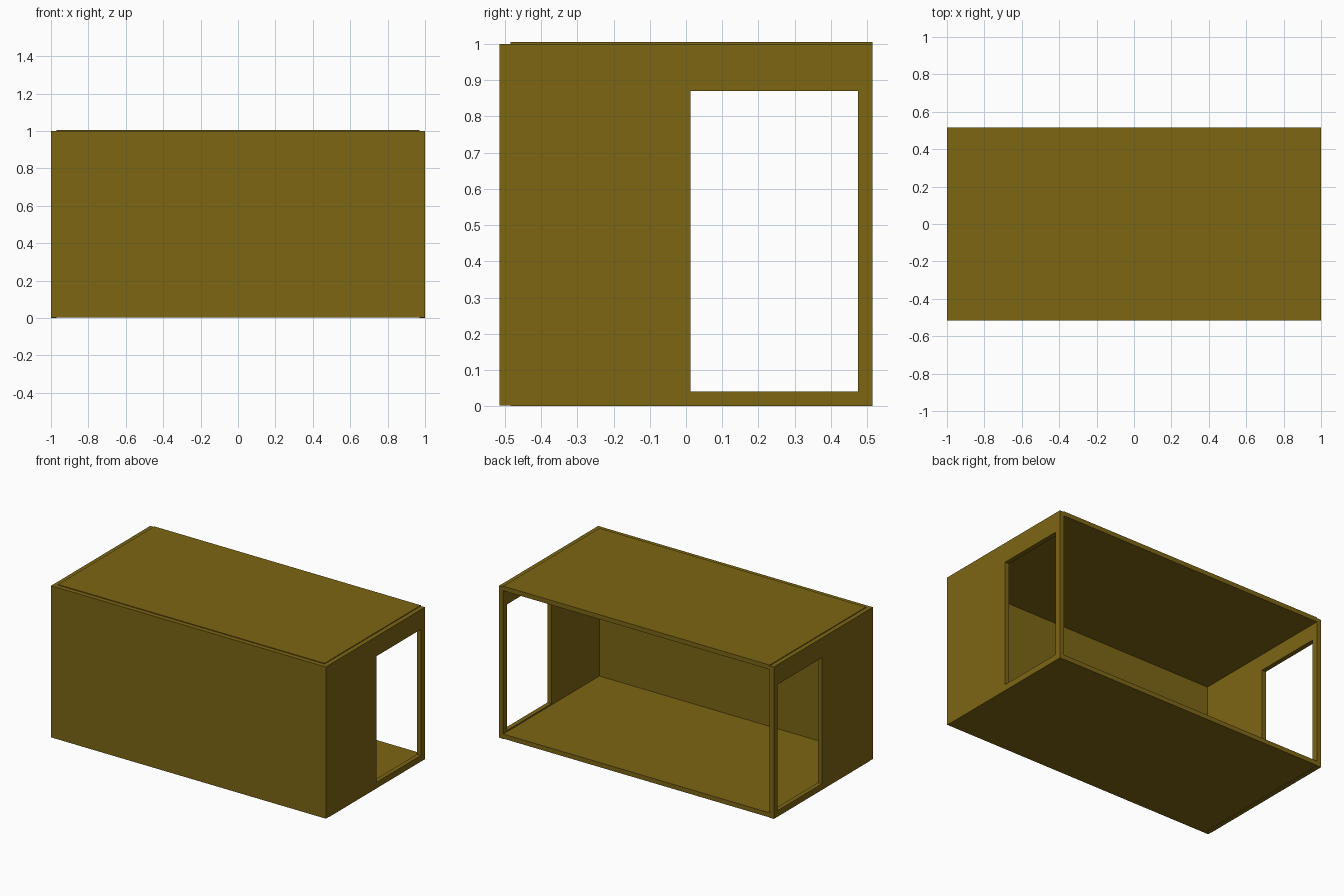
import bpy, bmesh

if "Cube" in bpy.data.objects:
    bpy.data.objects.remove(bpy.data.objects["Cube"])

mat = bpy.data.materials.new("olive_paint")
mat.diffuse_color = (0.205, 0.133, 0.007, 1)
mat.use_nodes = True
mat.node_tree.nodes["Principled BSDF"].inputs["Base Color"].default_value = mat.diffuse_color
T = 0.03  # panel thickness


def add_object(name, bm):
    bmesh.ops.recalc_face_normals(bm, faces=bm.faces[:])
    mesh = bpy.data.meshes.new(name)
    bm.to_mesh(mesh)
    bm.free()
    mesh.materials.append(mat)
    obj = bpy.data.objects.new(name, mesh)
    bpy.context.collection.objects.link(obj)
    return obj


def box(name, lo, hi):
    bm = bmesh.new()
    bmesh.ops.create_cube(bm, size=1)
    for v in bm.verts:
        v.co = [lo[i] if v.co[i] < 0 else hi[i] for i in range(3)]
    return add_object(name, bm)


def end_wall(name, x0, x1):
    # rectangular ring around the doorway, corner by corner
    outer = [(-0.485, 0), (0.515, 0), (0.515, 1.0), (-0.485, 1.0)]
    door = [(0.013, 0.04), (0.475, 0.04), (0.475, 0.87), (0.013, 0.87)]
    bm = bmesh.new()
    rings = [[bm.verts.new((x, y, z)) for y, z in loop]
             for x, loop in ((x0, outer), (x1, outer), (x1, door), (x0, door))]
    for r in range(4):
        a, b = rings[r], rings[(r + 1) % 4]
        for i in range(4):
            j = (i + 1) % 4
            bm.faces.new((a[i], a[j], b[j], b[i]))
    return add_object(name, bm)


# Floor, roof and solid front wall; the back stays open
box("floor", (-1 + T, -0.485, 0.002), (1 - T, 0.515, 0.002 + T))
box("roof", (-1 + T, -0.485, 1.005 - T), (1 - T, 0.515, 1.005))
box("front_wall", (-1, -0.515, 0.002), (1, -0.485, 1.0))

# End walls with doorways
end_wall("left_wall", -1, -1 + T)
end_wall("right_wall", 1 - T, 1)
